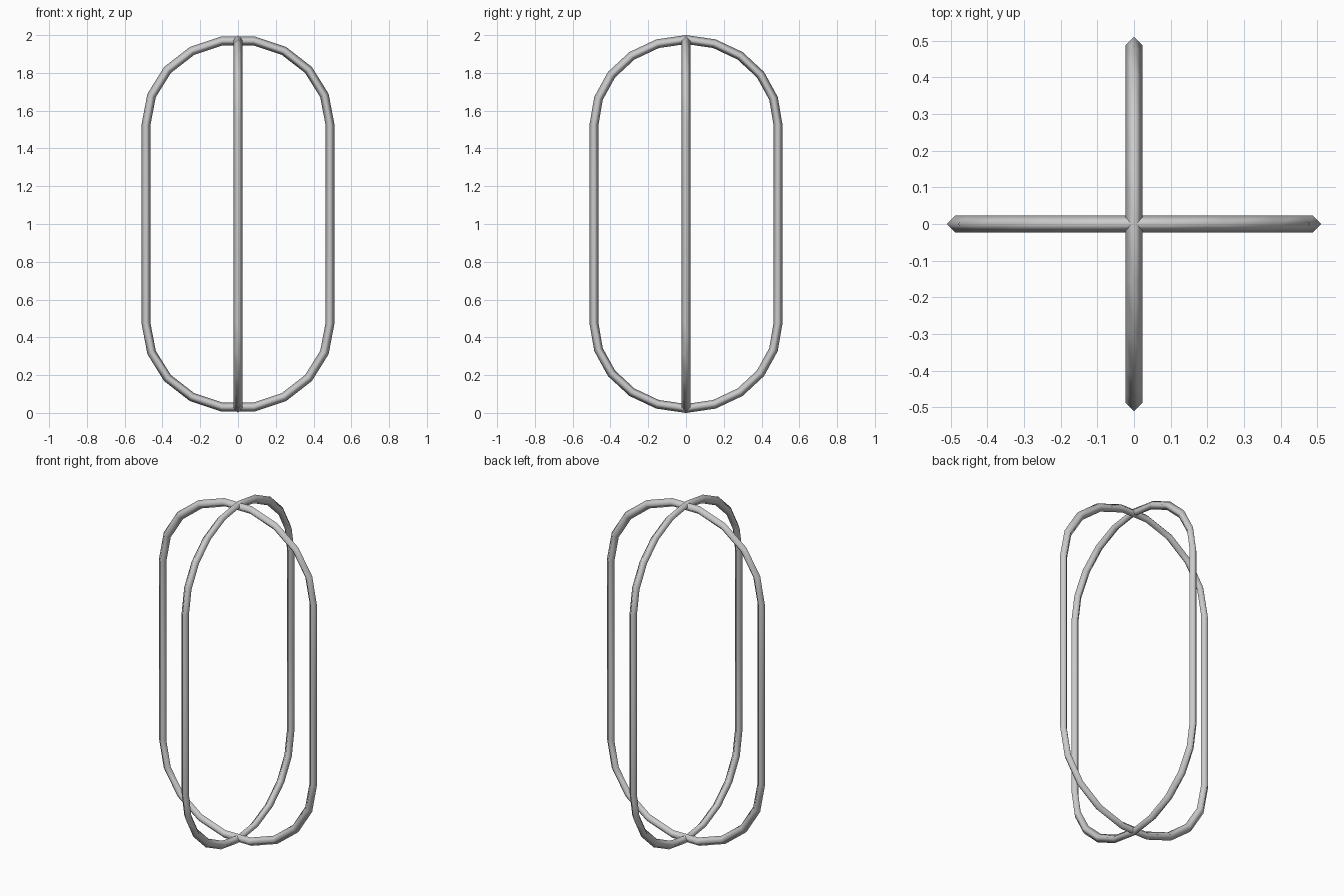
import bpy, bmesh, math
from mathutils import Vector

if "Cube" in bpy.data.objects:
    bpy.data.objects.remove(bpy.data.objects["Cube"])

HALF = 0.487      # centre line half width
BEND = 1.526      # height where the straight legs end
TUBE = 0.0235     # tube radius
TOP = 2.0 - TUBE  # centre line top


def loop_path(segments):
    """Stadium centre line as (across, height) points."""
    rise = TOP - BEND
    pts = []
    for i in range(segments + 1):
        a = math.pi * i / segments
        pts.append(Vector((HALF * math.cos(a), BEND + rise * math.sin(a))))
    return pts + [Vector((-p.x, 2.0 - p.y)) for p in pts]


def make_loop(name, segments, across):
    """Sweep a four-sided tube along the closed path, mitred at each corner."""
    path = loop_path(segments)
    n = len(path)
    side = across.cross(Vector((0, 0, 1)))
    bm = bmesh.new()
    rings = []
    for i, p in enumerate(path):
        d0 = (p - path[i - 1]).normalized()
        d1 = (path[(i + 1) % n] - p).normalized()
        t = (d0 + d1).normalized()
        miter = TUBE / max(t.dot(d0), 0.5)
        out = across * t.y + Vector((0, 0, -t.x))
        c = across * p.x + Vector((0, 0, p.y))
        rings.append([bm.verts.new(c + o) for o in
                      (out * miter, side * TUBE, -out * miter, -side * TUBE)])
    for i in range(n):
        a, b = rings[i], rings[(i + 1) % n]
        for k in range(4):
            m = (k + 1) % 4
            bm.faces.new((a[k], a[m], b[m], b[k])).smooth = True
    bmesh.ops.recalc_face_normals(bm, faces=bm.faces)
    mesh = bpy.data.meshes.new(name)
    bm.to_mesh(mesh)
    bm.free()
    obj = bpy.data.objects.new(name, mesh)
    bpy.context.collection.objects.link(obj)
    return obj


# Two upright loops crossing at right angles
make_loop("side_to_side_loop", 9, Vector((1, 0, 0)))
make_loop("front_to_back_loop", 10, Vector((0, 1, 0)))
